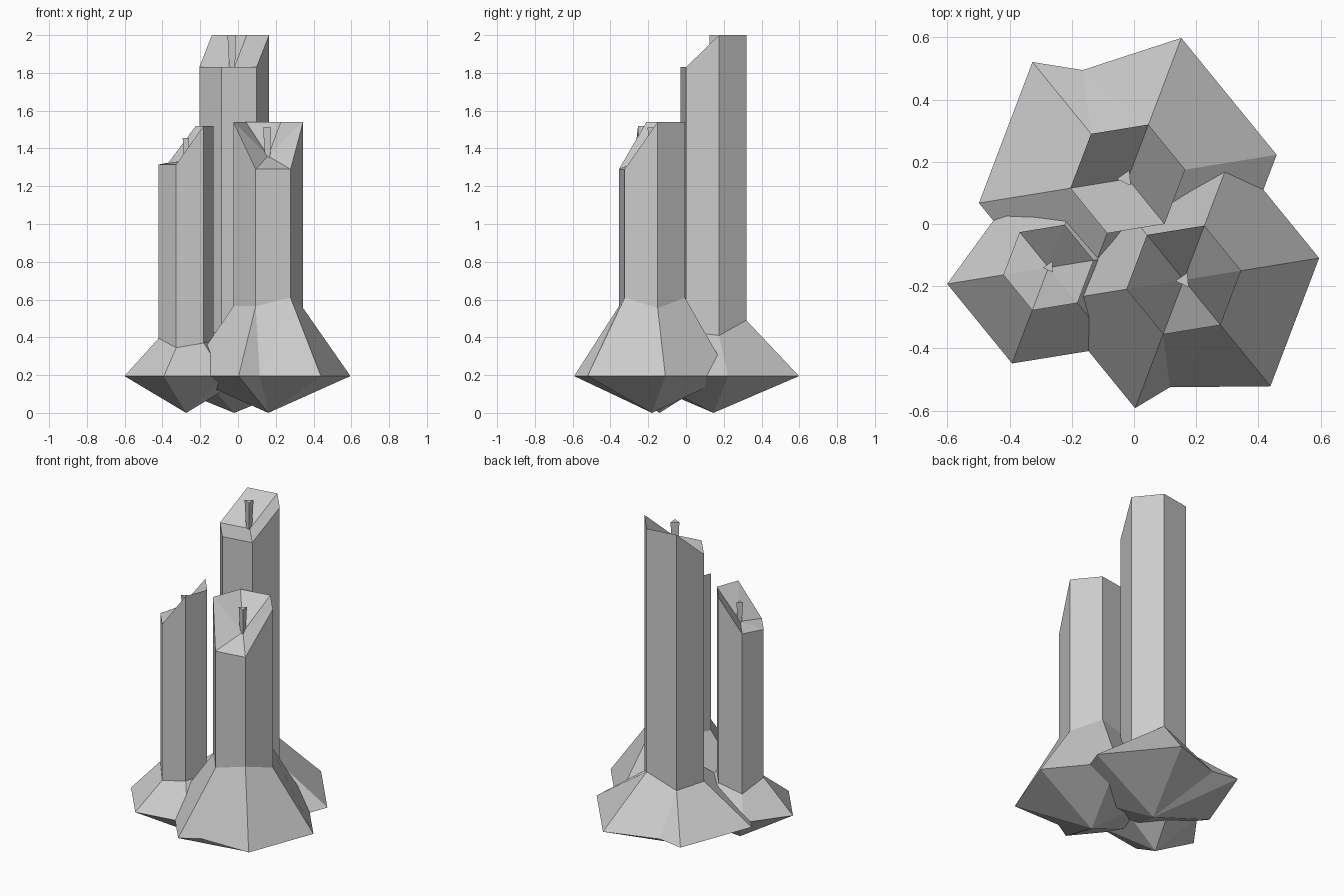
import bpy, bmesh
from math import cos, sin, radians

if "Cube" in bpy.data.objects:
    bpy.data.objects.remove(bpy.data.objects["Cube"])


def make_object(name, bm):
    bmesh.ops.recalc_face_normals(bm, faces=bm.faces)
    me = bpy.data.meshes.new(name)
    bm.to_mesh(me)
    bm.free()
    bpy.context.collection.objects.link(bpy.data.objects.new(name, me))


def polar(cx, cy, r, deg, z):
    return (cx + r * cos(radians(deg)), cy + r * sin(radians(deg)), z)


def candle(name, cx, cy, r, outer, tops, lows, dip, notch=None):
    """Hexagonal candle with a slanted, sunken top and a spread wax skirt."""
    bm = bmesh.new()
    ang = [9.2 + 60 * i for i in range(6)]
    top = [bm.verts.new(polar(cx, cy, r, a, z)) for a, z in zip(ang, tops)]
    low = [bm.verts.new(polar(cx, cy, r, a, z)) for a, z in zip(ang, lows)]
    rim = [bm.verts.new(polar(cx, cy, o, a, 0.195)) for a, o in zip(ang, outer)]
    bowl = bm.verts.new((cx, cy, dip))
    foot = bm.verts.new((cx, cy, 0))
    for i in range(6):
        j = (i + 1) % 6
        bm.faces.new((top[i], top[j], bowl))
        bm.faces.new((low[i], low[j], top[j], top[i]))
        if notch and notch[0] == i:
            # dent in the skirt rim
            n = bm.verts.new((notch[1], notch[2], 0.195))
            bm.faces.new((rim[i], n, low[i]))
            bm.faces.new((n, low[j], low[i]))
            bm.faces.new((n, rim[j], low[j]))
            bm.faces.new((foot, n, rim[i]))
            bm.faces.new((foot, rim[j], n))
        else:
            bm.faces.new((rim[i], rim[j], low[j], low[i]))
            bm.faces.new((foot, rim[j], rim[i]))
    make_object(name, bm)


def wick(name, cx, cy, z0, z1, r):
    """Three-sided wick, wider at the top."""
    bm = bmesh.new()
    rings = [[bm.verts.new(polar(cx, cy, q, 180 + 120 * i + 5, z)) for i in range(3)]
             for q, z in ((r * 0.65, z0 - 0.01), (r, z1))]
    bm.faces.new(rings[0])
    bm.faces.new(rings[1])
    for i in range(3):
        j = (i + 1) % 3
        bm.faces.new((rings[0][i], rings[0][j], rings[1][j], rings[1][i]))
    make_object(name, bm)


# tall back candle
candle("tall_candle", -0.02, 0.145, 0.187, [0.485] * 6,
       (2, 2, 2, 1.83, 1.83, 1.83), (0.41, 0.49, 0.41, 0.42, 0.43, 0.43),
       1.83, (1, -0.165, 0.495))
wick("tall_wick", -0.027, 0.147, 1.83, 2.0, 0.029)

# front right candle
candle("front_candle", 0.16, -0.18, 0.187, [0.441] * 6,
       (1.54, 1.54, 1.54, 1.54, 1.29, 1.29), (0.555, 0.61, 0.58, 0.565, 0.565, 0.61),
       1.36, (4, 0.115, 0.525 * -1))
wick("front_wick", 0.16, -0.181, 1.36, 1.51, 0.027)

# small left candle
candle("small_candle", -0.275, -0.14, 0.147, [0.33, 0.33, 0.24, 0.33, 0.33, 0.33],
       (1.52, 1.52, 1.325, 1.315, 1.315, 1.52), (0.38, 0.37, 0.33, 0.395, 0.345, 0.37),
       1.335)
wick("small_wick", -0.272, -0.139, 1.335, 1.455, 0.021)
